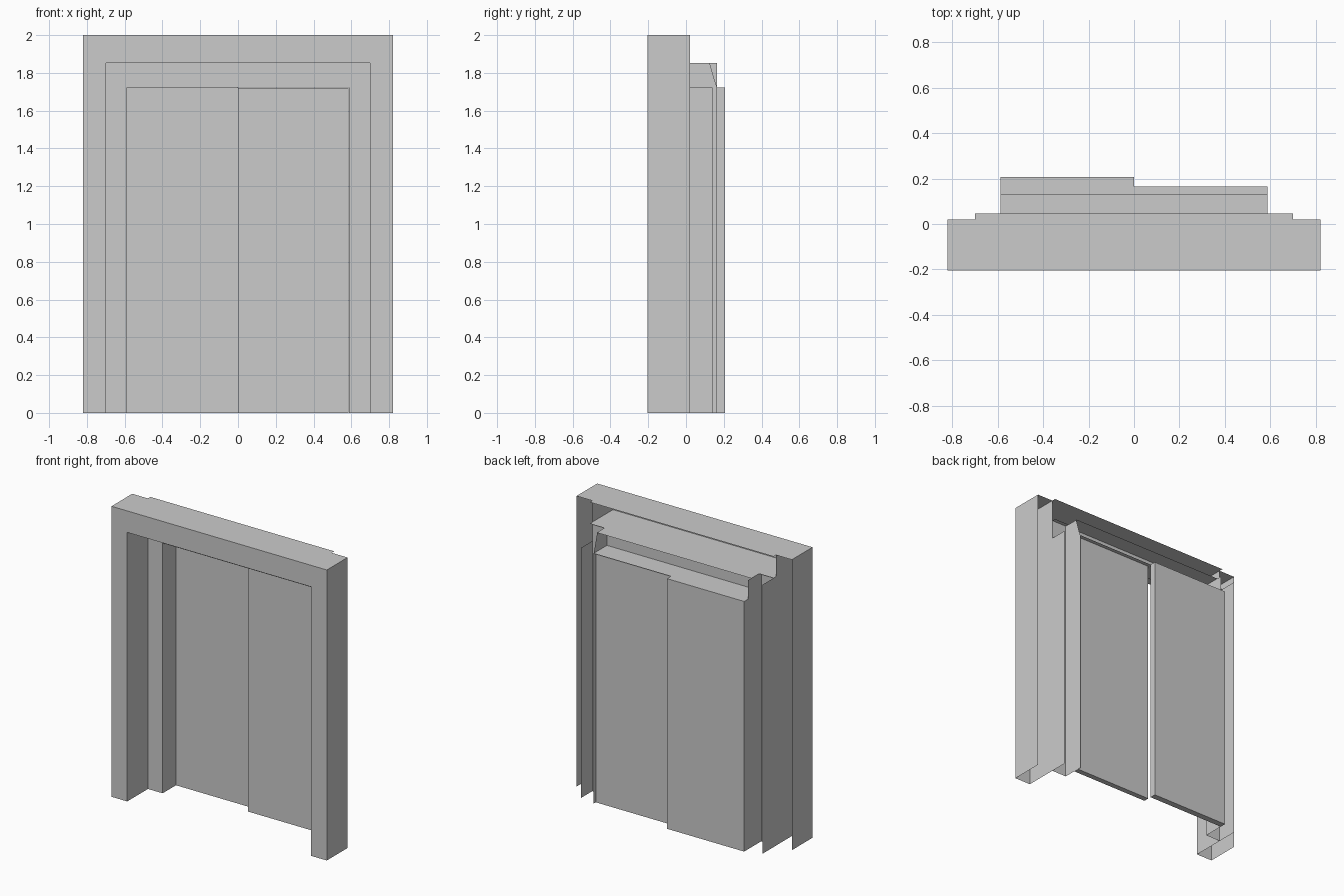
import bpy

if "Cube" in bpy.data.objects:
    bpy.data.objects.remove(bpy.data.objects["Cube"])


def sheet(name, faces):
    """Object from a few polygons; shared corners are reused."""
    verts, idx, polys = [], {}, []
    for f in faces:
        poly = []
        for p in f:
            p = tuple(round(c, 4) for c in p)
            if p not in idx:
                idx[p] = len(verts)
                verts.append(p)
            poly.append(idx[p])
        polys.append(poly)
    me = bpy.data.meshes.new(name)
    me.from_pydata(verts, [], polys)
    ob = bpy.data.objects.new(name, me)
    bpy.context.collection.objects.link(ob)
    return ob


def sweep(path, place, lo, hi):
    """Faces of an open 2D path extruded between lo and hi."""
    return [[place(a, lo), place(b, lo), place(b, hi), place(a, hi)]
            for a, b in zip(path, path[1:])]


def upright(p, h):      # path in x, y; extruded along z
    return (p[0], p[1], h)


def level(p, h):        # path in y, z; extruded along x
    return (h, p[0], p[1])


def box(name, x0, x1, y0, y1, z0, z1):
    ring = [(x0, y0), (x1, y0), (x1, y1), (x0, y1), (x0, y0)]
    faces = sweep(ring, upright, z0, z1)
    faces.append([upright(p, z1) for p in ring[:4]])
    faces.append([upright(p, z0) for p in ring[3::-1]])
    return sheet(name, faces)


FRONT, MID, BACK = -0.205, 0.02, 0.165
OUT, POST, OPEN = 0.82, 0.70, 0.588
LOW, HIGH, TOP = 1.722, 1.852, 2.0

# Outer posts: channels open at the back and bottom, capped on top
for side, x0, x1 in (("left", -OUT, -POST), ("right", POST, OUT)):
    path = [(x0, MID), (x0, FRONT), (x1, FRONT), (x1, MID)]
    sheet(side + "_post", sweep(path, upright, 0, TOP)
          + [[upright(p, TOP) for p in (path[1], path[2], path[3], path[0])]])

# Outer header: channel open at the back
sheet("outer_header", sweep([(0.047, HIGH), (FRONT, HIGH), (FRONT, TOP), (0.047, TOP)],
                            level, -POST, POST))

# Inner jambs: channels open at the back
sheet("left_jamb", sweep([(-POST, BACK), (-POST, MID), (-OPEN, MID), (-OPEN, BACK)],
                         upright, 0, HIGH))
sheet("right_jamb", sweep([(OPEN, BACK), (OPEN, MID), (POST, MID), (POST, 0.14)],
                          upright, 0, LOW))

# Inner header: channel open at the back, with shorter top flange
sheet("inner_header", sweep([(BACK, LOW), (MID, LOW), (MID, HIGH), (0.13, HIGH)],
                            level, -OPEN, OPEN))

# Corner above the right jamb: front panel and slanted end plate
plate = [(MID, LOW), (BACK, LOW), (0.155, 1.75), (0.125, HIGH), (MID, HIGH)]
sheet("corner_panel", sweep([(MID, LOW), (MID, HIGH)], level, OPEN, POST)
      + [[level(p, OPEN) for p in plate]])

# Two overlapping sliding doors, the left one further back
box("left_door", -OPEN, -0.001, 0.165, 0.207, 0, LOW)
box("right_door", 0.001, OPEN - 0.002, 0.105, 0.142, 0, LOW - 0.003)
